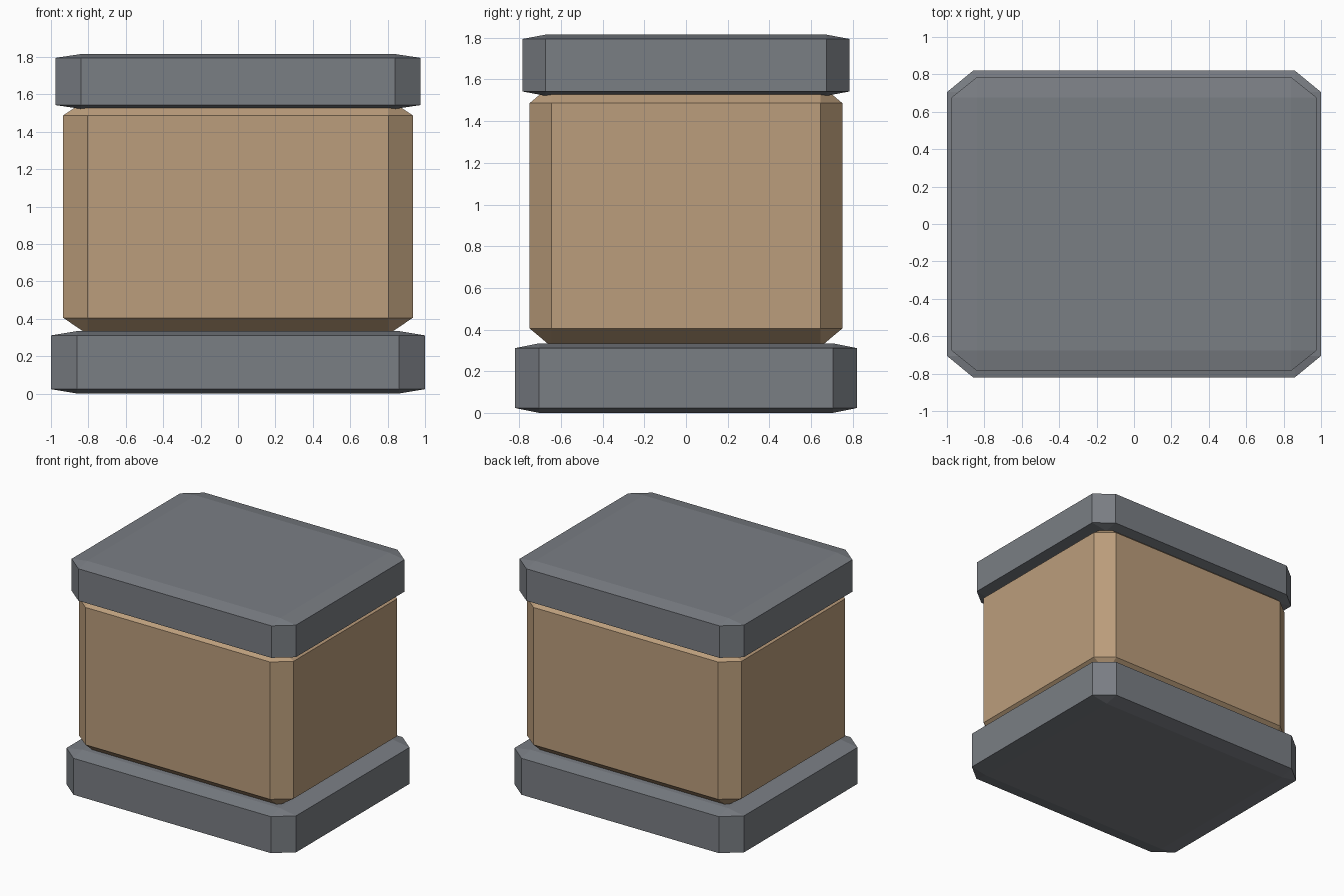
import bpy
import bmesh
from mathutils import Matrix, Vector

cube = bpy.data.objects.get("Cube")
if cube:
    bpy.data.objects.remove(cube, do_unlink=True)


def make_material(name, rgb):
    mat = bpy.data.materials.new(name)
    mat.use_nodes = True
    color = (*rgb, 1.0)
    mat.diffuse_color = color
    mat.node_tree.nodes["Principled BSDF"].inputs["Base Color"].default_value = color
    return mat


def chamfered_block(name, half_x, half_y, bottom, top, mat):
    """Unit cube chamfered first, then stretched, so the chamfers stretch too."""
    bm = bmesh.new()
    bmesh.ops.create_cube(bm, size=1.0)
    bmesh.ops.bevel(bm, geom=bm.edges[:], offset=0.07, offset_type='OFFSET',
                    segments=1, profile=0.5, affect='EDGES')
    size = Vector((2 * half_x, 2 * half_y, top - bottom))
    bmesh.ops.transform(bm, verts=bm.verts[:], matrix=Matrix.Diagonal(size).to_4x4())
    bmesh.ops.recalc_face_normals(bm, faces=bm.faces[:])
    mesh = bpy.data.meshes.new(name)
    bm.to_mesh(mesh)
    bm.free()
    mesh.materials.append(mat)
    obj = bpy.data.objects.new(name, mesh)
    obj.location.z = (bottom + top) / 2
    bpy.context.collection.objects.link(obj)
    return obj


grey = make_material("slate grey", (0.195, 0.209, 0.231))
tan = make_material("warm tan", (0.50, 0.34, 0.20))

# Plinth, main body and lid
chamfered_block("base", 1.0, 0.82, 0.0, 0.334, grey)
chamfered_block("body", 0.935, 0.75, 0.317, 1.575, tan)
chamfered_block("lid", 0.977, 0.785, 1.522, 1.815, grey)
